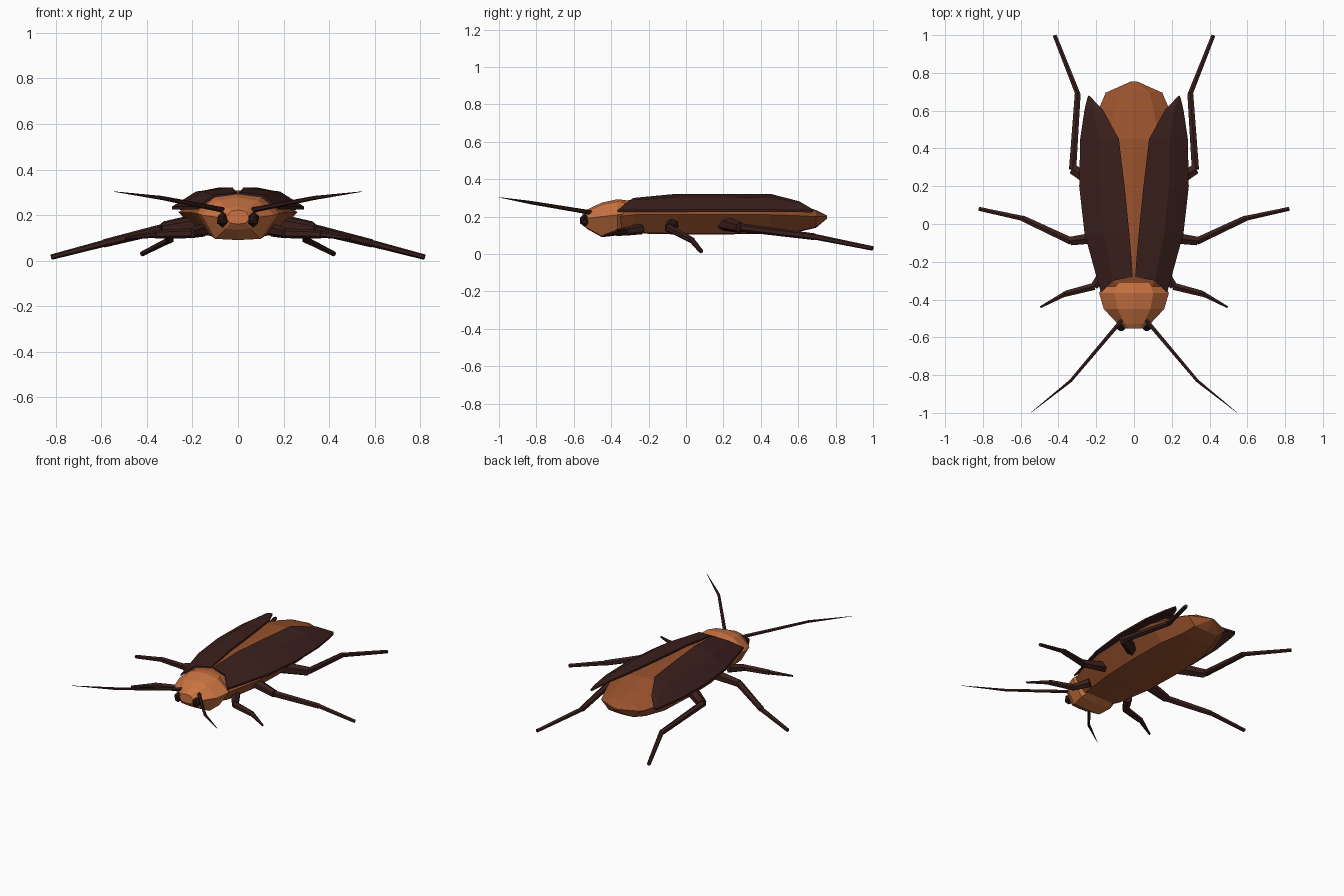
import bpy, bmesh
from mathutils import Vector

if "Cube" in bpy.data.objects:
    bpy.data.objects.remove(bpy.data.objects["Cube"])


def material(name, rgb):
    m = bpy.data.materials.new(name)
    m.diffuse_color = (*rgb, 1)
    m.use_nodes = True
    m.node_tree.nodes["Principled BSDF"].inputs["Base Color"].default_value = m.diffuse_color
    return m


DARK = material("dark_brown", (0.042, 0.014, 0.012))
BROWN = material("chestnut", (0.32, 0.085, 0.026))
ORANGE = material("orange_brown", (0.60, 0.175, 0.055))
BLACK = material("near_black", (0.02, 0.008, 0.006))


def finish(bm, name, mat):
    bmesh.ops.recalc_face_normals(bm, faces=bm.faces)
    me = bpy.data.meshes.new(name)
    bm.to_mesh(me)
    bm.free()
    me.materials.append(mat)
    ob = bpy.data.objects.new(name, me)
    bpy.context.collection.objects.link(ob)
    return ob


def loft(bm, rings):
    """Join closed rings of points and cap both ends."""
    vs = [[bm.verts.new(p) for p in r] for r in rings]
    n = len(vs[0])
    for a, b in zip(vs, vs[1:]):
        for i in range(n):
            j = (i + 1) % n
            bm.faces.new((a[i], a[j], b[j], b[i]))
    bm.faces.new(vs[0])
    bm.faces.new(vs[-1])
    bmesh.ops.remove_doubles(bm, verts=bm.verts, dist=0.0005)


def body_ring(y, w, top, mid, bot):
    half = [(0.55 * w, top - 0.16 * (top - mid)), (w, mid), (0.62 * w, bot + 0.005)]
    return ([(0, y, top)] + [(x, y, z) for x, z in half] + [(0, y, bot)]
            + [(-x, y, z) for x, z in reversed(half)])


def tube(bm, a, b, r0, r1):
    """Tapered six-sided segment between two points."""
    a, b = Vector(a), Vector(b)
    d = b - a
    mat = d.to_track_quat('Z', 'Y').to_matrix().to_4x4()
    mat.translation = (a + b) / 2
    bmesh.ops.create_cone(bm, cap_ends=True, segments=6, radius1=r0, radius2=r1,
                          depth=d.length, matrix=mat)


# Abdomen
bm = bmesh.new()
loft(bm, [body_ring(*s) for s in [
    (-0.37, 0.16, 0.27, 0.20, 0.12), (-0.28, 0.20, 0.295, 0.21, 0.11),
    (-0.05, 0.25, 0.308, 0.212, 0.105), (0.20, 0.262, 0.308, 0.212, 0.105),
    (0.45, 0.25, 0.302, 0.21, 0.108), (0.60, 0.19, 0.265, 0.205, 0.118),
    (0.695, 0.15, 0.235, 0.20, 0.14), (0.755, 0.015, 0.205, 0.20, 0.19)]])
finish(bm, "abdomen", BROWN)

# Head and collar shield
bm = bmesh.new()
loft(bm, [body_ring(*s) for s in [
    (-0.30, 0.14, 0.285, 0.22, 0.12), (-0.365, 0.185, 0.293, 0.21, 0.10),
    (-0.45, 0.16, 0.275, 0.20, 0.09), (-0.53, 0.085, 0.237, 0.19, 0.135),
    (-0.553, 0.055, 0.222, 0.19, 0.16)]])
finish(bm, "head", ORANGE)

# Rows across a wing: y, x and z for inner edge, ridge and outer edge
WING = [
    [(0.005, -0.28, 0.30), (0.11, -0.30, 0.288), (0.175, -0.365, 0.236)],
    [(0.025, -0.05, 0.322), (0.16, -0.05, 0.303), (0.262, -0.05, 0.237)],
    [(0.05, 0.20, 0.322), (0.185, 0.20, 0.303), (0.29, 0.20, 0.237)],
    [(0.08, 0.45, 0.322), (0.19, 0.45, 0.300), (0.285, 0.45, 0.237)],
    [(0.165, 0.605, 0.282), (0.21, 0.605, 0.272), (0.262, 0.605, 0.236)],
    [(0.232, 0.675, 0.240), (0.24, 0.68, 0.238), (0.246, 0.67, 0.234)],
]

# Leg joints: root, hip, knee, foot, with radii along the chain
LEGS = {
    "front_leg": ([(0.15, -0.24, 0.135), (0.21, -0.33, 0.12), (0.365, -0.37, 0.115),
                   (0.495, -0.44, 0.098)], (0.03, 0.022, 0.018, 0.006)),
    "middle_leg": ([(0.18, -0.07, 0.162), (0.335, -0.09, 0.138), (0.59, 0.03, 0.075),
                    (0.82, 0.08, 0.015)], (0.035, 0.022, 0.018, 0.012)),
    "hind_leg": ([(0.18, 0.20, 0.165), (0.325, 0.29, 0.142), (0.298, 0.69, 0.092),
                  (0.42, 0.998, 0.03)], (0.04, 0.022, 0.018, 0.012)),
}
FEELER = [(0.065, -0.51, 0.222), (0.335, -0.83, 0.275), (0.545, -0.998, 0.303)]

for side, s in (("right", 1), ("left", -1)):
    # Wing cover
    bm = bmesh.new()
    rows = [[(x * s, y, z) for x, y, z in r] for r in WING]
    rings = [r + [(x, y, z - 0.012) for x, y, z in reversed(r)] for r in rows]
    loft(bm, rings)
    finish(bm, f"{side}_wing", DARK)

    # Legs: chunky hip, thigh and shin
    for name, (pts, rad) in LEGS.items():
        p = [(x * s, y, z) for x, y, z in pts]
        bm = bmesh.new()
        tube(bm, p[0], p[1], rad[0], rad[0] * 0.75)
        tube(bm, p[1], p[2], rad[1], rad[2])
        tube(bm, p[2], p[3], rad[2] * 0.85, rad[3])
        finish(bm, f"{side}_{name}", DARK)

    # Antenna
    p = [(x * s, y, z) for x, y, z in FEELER]
    bm = bmesh.new()
    tube(bm, p[0], p[1], 0.012, 0.009)
    tube(bm, p[1], p[2], 0.009, 0.001)
    finish(bm, f"{side}_antenna", DARK)

    # Eye
    bm = bmesh.new()
    bmesh.ops.create_icosphere(bm, subdivisions=1, radius=1)
    for v in bm.verts:
        v.co = Vector((v.co.x * 0.028 + 0.068 * s, v.co.y * 0.028 - 0.542,
                       v.co.z * 0.035 + 0.18))
    finish(bm, f"{side}_eye", BLACK)
